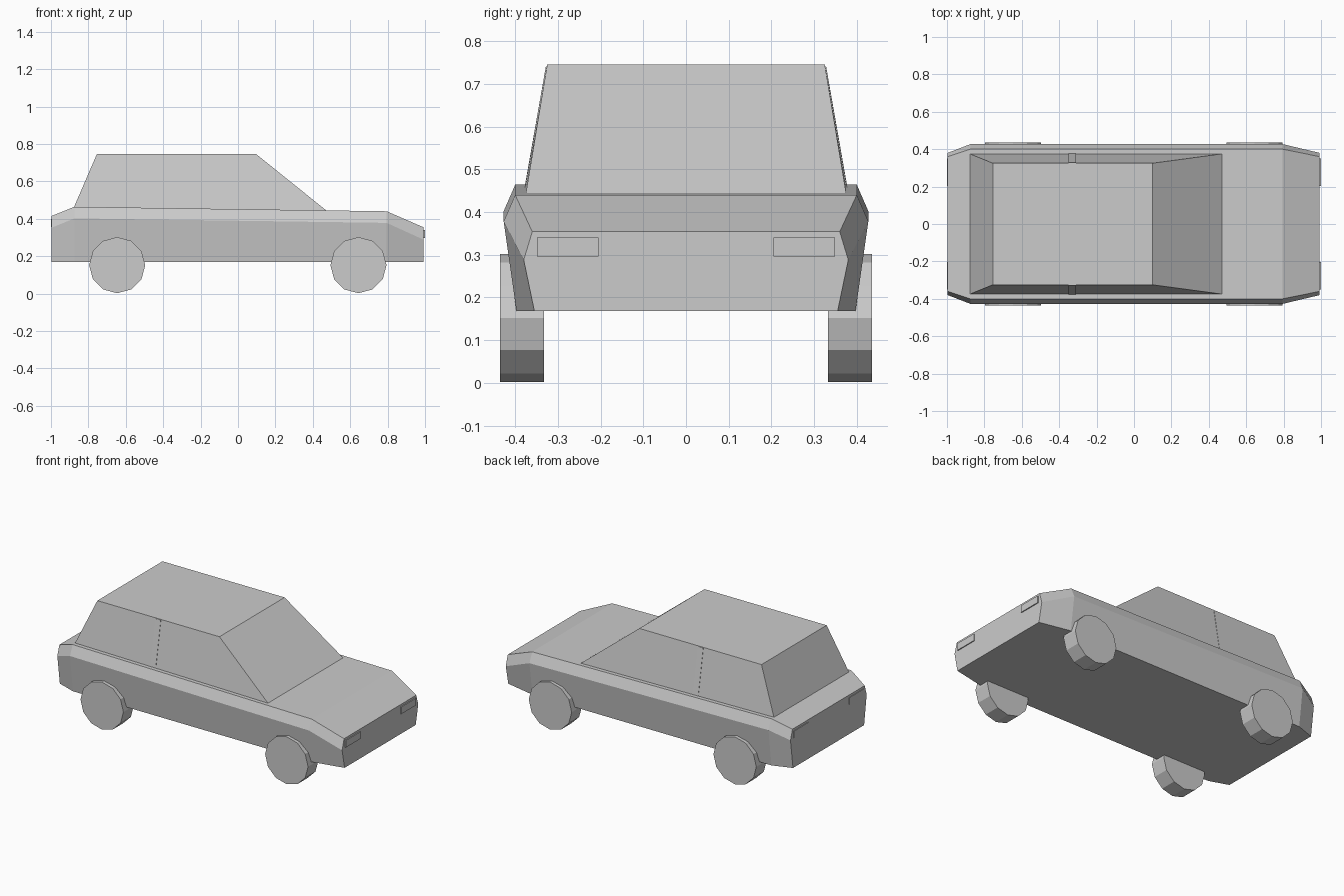
import bpy, bmesh
from math import pi
from mathutils import Matrix

cube = bpy.data.objects.get("Cube")
if cube:
    bpy.data.objects.remove(cube)

grey = bpy.data.materials.new("plain grey")
grey.use_nodes = True
COLOUR = (0.6, 0.6, 0.6, 1)
grey.diffuse_color = COLOUR
grey.node_tree.nodes["Principled BSDF"].inputs["Base Color"].default_value = COLOUR


def finish(name, bm):
    bmesh.ops.recalc_face_normals(bm, faces=bm.faces)
    mesh = bpy.data.meshes.new(name)
    bm.to_mesh(mesh)
    bm.free()
    mesh.materials.append(grey)
    obj = bpy.data.objects.new(name, mesh)
    bpy.context.collection.objects.link(obj)
    return obj


def loft(name, rings):
    """Skin a list of equal-length point rings and cap both ends."""
    bm = bmesh.new()
    loops = [[bm.verts.new(p) for p in ring] for ring in rings]
    n = len(loops[0])
    for a, b in zip(loops, loops[1:]):
        for i in range(n):
            j = (i + 1) % n
            bm.faces.new((a[i], a[j], b[j], b[i]))
    bm.faces.new(loops[0])
    bm.faces.new(loops[-1])
    return finish(name, bm)


def box(name, x, y, z, size):
    bm = bmesh.new()
    bmesh.ops.create_cube(bm, size=1, matrix=Matrix.Translation((x, y, z)) @ Matrix.Diagonal((*size, 1)))
    return finish(name, bm)


# Lower body: x, then (half width, height) at sill, crease and shoulder
FLOOR = 0.168
sections = [
    (-0.996, (0.355, FLOOR), (0.38, 0.352), (0.36, 0.415)),
    (-0.875, (0.397, FLOOR), (0.427, 0.402), (0.40, 0.464)),
    (0.795, (0.397, FLOOR), (0.427, 0.378), (0.40, 0.44)),
    (0.993, (0.355, FLOOR), (0.38, 0.288), (0.36, 0.354)),
]
rings = []
for x, *half in sections:
    left = [(x, w, z) for w, z in half]
    rings.append(left + [(x, -y, z) for x, y, z in reversed(left)])
loft("body", rings)

# Cabin: tapered block from the shoulder line up to the roof
ROOF = 0.745
base = [(-0.88, -0.376, 0.455), (0.48, -0.376, 0.438)]
roof = [(-0.755, -0.325, ROOF), (0.098, -0.325, ROOF)]


def mirrored(pair):
    return pair + [(x, -y, z) for x, y, z in reversed(pair)]


loft("cabin", [mirrored(base), mirrored(roof)])

for side, s in (("left", 1), ("right", -1)):
    # Door pillar: very thin plate lying on the side window
    strip = [[(x, s * (w + d), z) for x, d in ((-0.35, 0), (-0.31, 0), (-0.31, 0.002), (-0.35, 0.002))]
             for w, z in ((0.376, 0.458), (0.326, 0.742))]
    loft(side + "_pillar", strip)

# Lamps, named for the car's ends
for s, side in ((1, "y_plus"), (-1, "y_minus")):
    box("headlamp_" + side, 0.993, s * 0.277, 0.318, (0.012, 0.145, 0.044))
    box("tail_lamp_" + side, -0.995, s * 0.277, 0.378, (0.01, 0.145, 0.044))

# Wheels: twelve-sided discs
for end, x in (("rear", -0.646), ("front", 0.644)):
    for s, side in ((1, "y_plus"), (-1, "y_minus")):
        bm = bmesh.new()
        bmesh.ops.create_cone(bm, cap_ends=True, segments=12, radius1=0.15, radius2=0.15, depth=0.103,
                              matrix=Matrix.Translation((x, s * 0.3835, 0.152)) @ Matrix.Rotation(pi / 2, 4, "X"))
        finish(f"{end}_wheel_{side}", bm)
